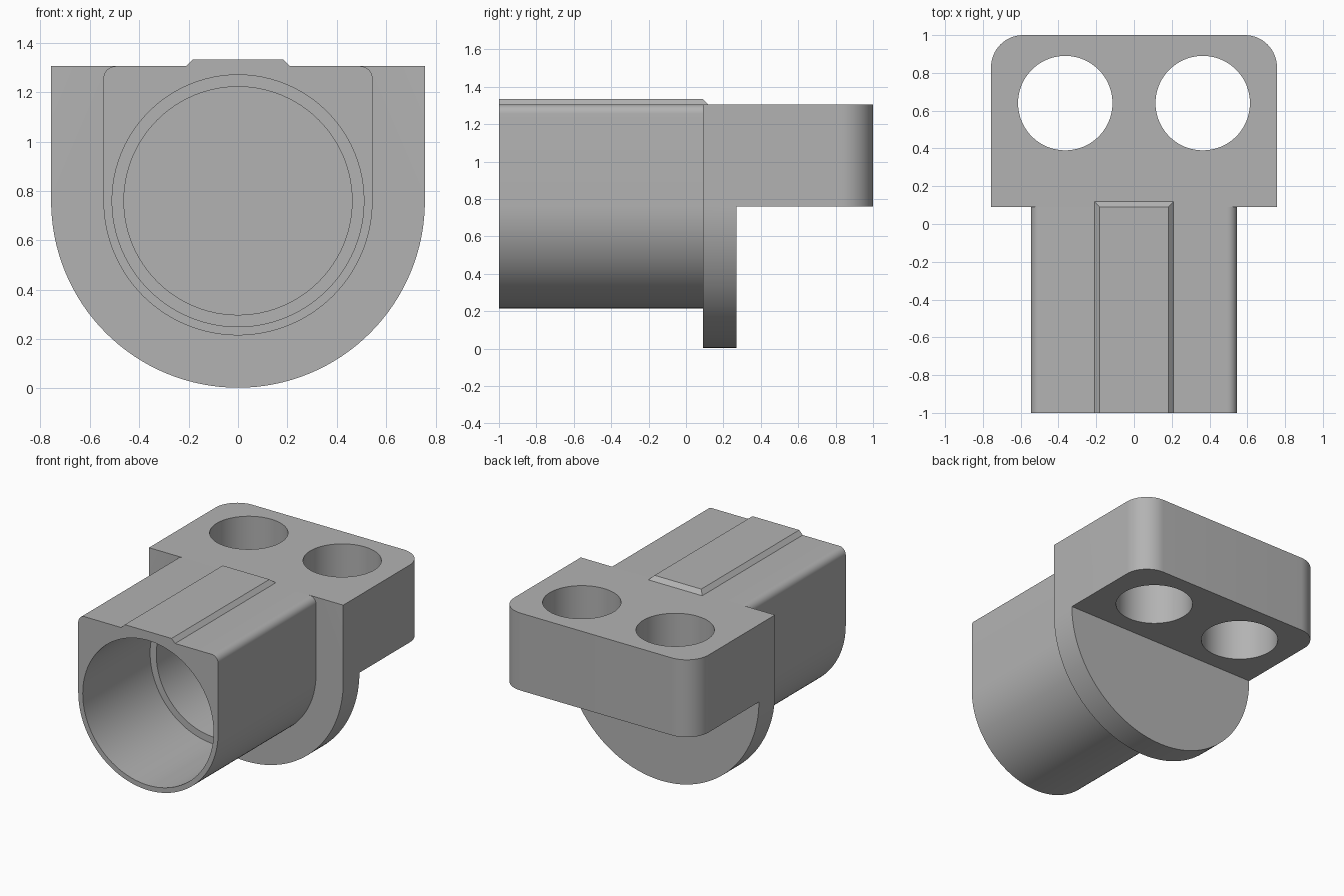
import bpy, bmesh
from math import pi, cos, sin, radians
from mathutils import Vector

cube = bpy.data.objects.get("Cube")
if cube:
    bpy.data.objects.remove(cube, do_unlink=True)

grey = bpy.data.materials.new("light_grey")
grey.use_nodes = True
COLOUR = (0.45, 0.45, 0.45, 1)
grey.diffuse_color = COLOUR
grey.node_tree.nodes["Principled BSDF"].inputs["Base Color"].default_value = COLOUR

AXLE_Z = 0.76
TOP = 1.305
FRONT, FLANGE, FLANGE_BACK, BACK = -1, 0.09, 0.27, 1


def arc(cx, cy, r, start, end, steps):
    """Points along an arc, angles in degrees."""
    angles = [radians(start + (end - start) * i / steps) for i in range(steps + 1)]
    return [(cx + r * cos(a), cy + r * sin(a)) for a in angles]


def circle(cx, cy, r, steps=96):
    return arc(cx, cy, r, 0, 360, steps)[:-1]


def prism(name, points, lo, hi, along="y"):
    """Extrude a closed profile: (x, z) along y, or (x, y) along z."""
    place = (lambda p, d: (p[0], d, p[1])) if along == "y" else (lambda p, d: (p[0], p[1], d))
    bm = bmesh.new()
    face = bm.faces.new([bm.verts.new(place(p, lo)) for p in points])
    out = bmesh.ops.extrude_face_region(bm, geom=[face])
    moved = [v for v in out["geom"] if isinstance(v, bmesh.types.BMVert)]
    shift = Vector(place((0, 0), hi - lo))
    bmesh.ops.translate(bm, verts=moved, vec=shift)
    bmesh.ops.recalc_face_normals(bm, faces=bm.faces)
    mesh = bpy.data.meshes.new(name)
    bm.to_mesh(mesh)
    bm.free()
    mesh.materials.append(grey)
    obj = bpy.data.objects.new(name, mesh)
    bpy.context.collection.objects.link(obj)
    return obj


def combine(target, other, operation):
    """Apply a boolean and discard the second shape."""
    bpy.context.view_layer.objects.active = target
    mod = target.modifiers.new(operation, "BOOLEAN")
    mod.operation, mod.object, mod.solver = operation, other, "EXACT"
    bpy.ops.object.modifier_apply(modifier=mod.name)
    bpy.data.objects.remove(other, do_unlink=True)


def u_profile(half, corner):
    """Round-bottomed outline with a flat top, optionally with rounded top corners."""
    bottom = arc(0, AXLE_Z, half, 180, 360, 64)
    if not corner:
        return bottom + [(half, TOP), (-half, TOP)]
    x, z = half - corner, TOP - corner
    return bottom + arc(x, z, corner, 0, 90, 10) + arc(-x, z, corner, 90, 180, 10)


# Socket body, with the flange and mounting block behind it
socket = prism("socket_bracket", u_profile(0.545, 0.05), FRONT, FLANGE + 0.08)
flange = prism("flange", u_profile(AXLE_Z - 0.003, 0), FLANGE, FLANGE_BACK)
W, R = AXLE_Z - 0.003, 0.17
block_outline = ([(-W, FLANGE), (W, FLANGE)]
                 + arc(W - R, BACK - R, R, 0, 90, 16)
                 + arc(R - W, BACK - R, R, 90, 180, 16))
block = prism("mounting_block", block_outline, AXLE_Z, TOP, "z")
combine(flange, block, "UNION")
combine(socket, flange, "UNION")

# Stepped blind bore
combine(socket, prism("bore", circle(0, AXLE_Z, 0.51), FRONT - 0.1, -0.25), "DIFFERENCE")
combine(socket, prism("inner_bore", circle(0, AXLE_Z, 0.462), -0.3, FLANGE), "DIFFERENCE")

# Vertical mounting holes
for side in (-1, 1):
    hole = prism("hole", circle(side * 0.364, 0.64, 0.25), 0.5, 1.5, "z")
    combine(socket, hole, "DIFFERENCE")

# Raised key on top, bevelled on both sides and at the back end
key = prism("top_key", [(-0.21, TOP), (0.21, TOP), (0.182, 1.333), (-0.182, 1.333)], FRONT, 0.12)
for v in key.data.vertices:
    if v.co.y > 0 and v.co.z > TOP + 0.01:
        v.co.y = 0.09

for obj in (socket, key):
    bpy.ops.object.select_all(action="DESELECT")
    obj.select_set(True)
    bpy.context.view_layer.objects.active = obj
    bpy.ops.object.shade_smooth_by_angle(angle=radians(25))
